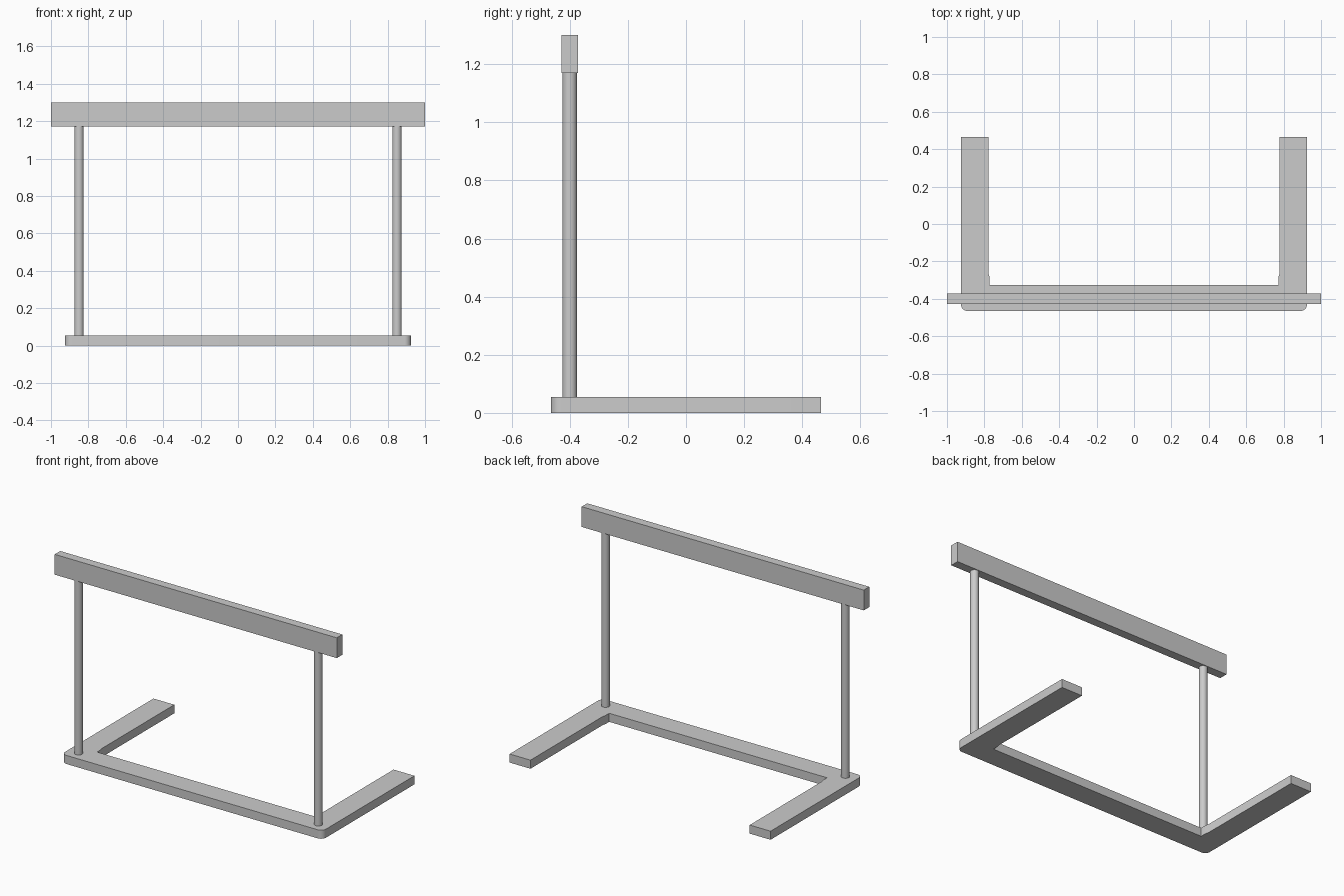
import bpy, bmesh, math
from mathutils import Matrix, Vector

cube = bpy.data.objects.get("Cube")
if cube:
    bpy.data.objects.remove(cube, do_unlink=True)

# Single grey finish
grey = bpy.data.materials.new("grey metal")
grey.use_nodes = True
COLOUR = (0.6, 0.6, 0.6, 1)
grey.diffuse_color = COLOUR
grey.node_tree.nodes["Principled BSDF"].inputs["Base Color"].default_value = COLOUR

BASE_H, BAR_Z, TOP_Z = 0.055, 1.17, 1.30
POST_X, POST_Y = 0.85, -0.4


def finish(name, bm):
    """Turn a bmesh into a named grey object with smooth curves and sharp edges."""
    bmesh.ops.recalc_face_normals(bm, faces=bm.faces)
    mesh = bpy.data.meshes.new(name)
    bm.to_mesh(mesh)
    bm.free()
    mesh.materials.append(grey)
    obj = bpy.data.objects.new(name, mesh)
    bpy.context.collection.objects.link(obj)
    bpy.ops.object.select_all(action="DESELECT")
    obj.select_set(True)
    bpy.context.view_layer.objects.active = obj
    bpy.ops.object.shade_smooth_by_angle(angle=math.radians(35))
    return obj


# U-shaped base: half outline with a rounded front corner, then mirrored
r = 0.035
half = [(0.925 - r + r * math.sin(a), -0.465 + r - r * math.cos(a))
        for a in (math.pi / 2 * i / 8 for i in range(9))]
half += [(0.925, 0.465), (0.777, 0.465), (0.777, -0.27), (0.772, -0.285), (0.772, -0.325)]
outline = half + [(-x, y) for x, y in reversed(half)]
bm = bmesh.new()
face = bm.faces.new([bm.verts.new((x, y, 0)) for x, y in outline])
ext = bmesh.ops.extrude_face_region(bm, geom=[face])
top = [v for v in ext["geom"] if isinstance(v, bmesh.types.BMVert)]
bmesh.ops.translate(bm, verts=top, vec=Vector((0, 0, BASE_H)))
finish("base_frame", bm)

# Round uprights
for name, side in (("left_post", 1), ("right_post", -1)):
    bm = bmesh.new()
    bmesh.ops.create_cone(
        bm, cap_ends=True, segments=32, radius1=0.025, radius2=0.025,
        depth=BAR_Z - BASE_H,
        matrix=Matrix.Translation((side * POST_X, POST_Y, (BAR_Z + BASE_H) / 2)))
    finish(name, bm)

# Flat crossbar
bm = bmesh.new()
bmesh.ops.create_cube(
    bm, size=1,
    matrix=Matrix.Translation((0, POST_Y, (BAR_Z + TOP_Z) / 2))
    @ Matrix.Diagonal((2, 0.056, TOP_Z - BAR_Z, 1)))
finish("crossbar", bm)
